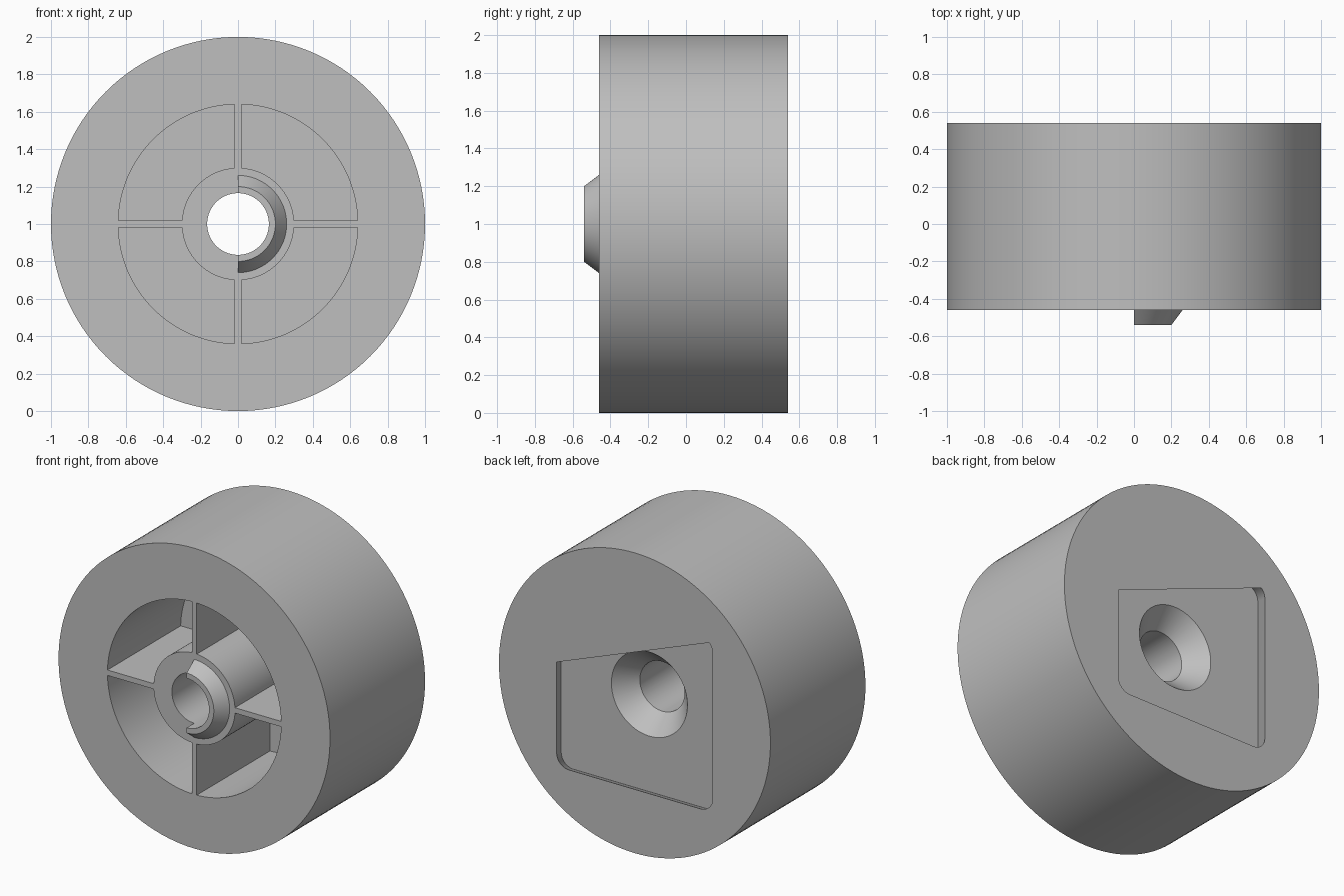
import bpy, bmesh, math
from mathutils import Matrix, Vector

old = bpy.data.objects.get("Cube")
if old:
    bpy.data.objects.remove(old, do_unlink=True)

grey = bpy.data.materials.new("light grey")
grey.use_nodes = True
colour = (0.52, 0.52, 0.52, 1)
grey.diffuse_color = colour
grey.node_tree.nodes["Principled BSDF"].inputs["Base Color"].default_value = colour

FRONT, BACK = -0.46, 0.54
BORE = 0.165
SEGMENTS = 128


def finish(bm, name):
    bmesh.ops.recalc_face_normals(bm, faces=bm.faces)
    bmesh.ops.translate(bm, verts=bm.verts, vec=(0, 0, 1))
    mesh = bpy.data.meshes.new(name)
    bm.to_mesh(mesh)
    bm.free()
    mesh.materials.append(grey)
    ob = bpy.data.objects.new(name, mesh)
    bpy.context.collection.objects.link(ob)
    return ob


def frustum(name, y0, r0, y1, r1, half=0):
    """Round solid along y; half = +1 or -1 keeps only that side of x."""
    bm = bmesh.new()
    place = Matrix.Translation((0, (y0 + y1) / 2, 0)) @ Matrix.Rotation(-math.pi / 2, 4, 'X')
    bmesh.ops.create_cone(bm, cap_ends=True, segments=SEGMENTS, radius1=r0,
                          radius2=r1, depth=y1 - y0, matrix=place)
    if half:
        geom = bm.verts[:] + bm.edges[:] + bm.faces[:]
        cut = bmesh.ops.bisect_plane(bm, geom=geom, plane_co=(0, 0, 0),
                                     plane_no=(-half, 0, 0), clear_outer=True)
        edges = [e for e in cut["geom_cut"] if isinstance(e, bmesh.types.BMEdge)]
        bmesh.ops.contextual_create(bm, geom=edges)
    return finish(bm, name)


def loft(name, outline0, y0, outline1, y1):
    """Solid between two matching (x, z) outlines."""
    bm = bmesh.new()
    a = [bm.verts.new((x, y0, z)) for x, z in outline0]
    b = [bm.verts.new((x, y1, z)) for x, z in outline1]
    bm.faces.new(a)
    bm.faces.new(b)
    for i in range(len(a)):
        j = (i + 1) % len(a)
        bm.faces.new((a[i], a[j], b[j], b[i]))
    return finish(bm, name)


def arc(r, a0, a1, steps, centre=(0, 0)):
    angles = [a0 + (a1 - a0) * i / steps for i in range(steps + 1)]
    return [(centre[0] + r * math.cos(a), centre[1] + r * math.sin(a)) for a in angles]


def rounded_square(half, r):
    points = []
    for k in range(4):
        a = math.pi / 2 * k
        c = (half - r) * math.sqrt(2)
        centre = (c * math.cos(a + math.pi / 4), c * math.sin(a + math.pi / 4))
        points += arc(r, a, a + math.pi / 2, 10, centre)
    return points


def combine(target, tool, operation):
    mod = target.modifiers.new(tool.name, 'BOOLEAN')
    mod.operation, mod.solver, mod.object = operation, 'EXACT', tool
    bpy.context.view_layer.objects.active = target
    bpy.ops.object.modifier_apply(modifier=mod.name)
    bpy.data.objects.remove(tool, do_unlink=True)


# Main drum
body = frustum("wheel_body", FRONT, 1, BACK, 1)

# Four deep front pockets, leaving a hub and four ribs
RIB, HUB, RIM, POCKET_END = 0.018, 0.30, 0.64, 0.31
for k in range(4):
    a, quarter = math.pi / 2 * k, math.pi / 2
    outer, inner = math.asin(RIB / RIM), math.asin(RIB / HUB)
    shape = arc(RIM, a + outer, a + quarter - outer, 32)
    shape += arc(HUB, a + quarter - inner, a + inner, 32)
    combine(body, loft("pocket", shape, FRONT - 0.1, shape, POCKET_END), 'DIFFERENCE')

# Undercut square recess in the back
SEAT = BACK - 0.155
combine(body, loft("square_recess", rounded_square(0.575, 0.09), BACK,
                   rounded_square(0.65, 0.09), SEAT), 'DIFFERENCE')

# Coupling: raised half cone on one side, matching half socket on the other
combine(body, frustum("socket", FRONT, 0.26, FRONT + 0.08, 0.19, -1), 'DIFFERENCE')
combine(body, frustum("coupling_lip", FRONT - 0.08, 0.20, FRONT + 0.02, 0.275, 1), 'UNION')

# Countersink and through bore
combine(body, frustum("countersink", SEAT - 0.135, BORE, SEAT, 0.28), 'DIFFERENCE')
combine(body, frustum("bore", -0.8, BORE, 0.8, BORE), 'DIFFERENCE')

bpy.ops.object.select_all(action='DESELECT')
body.select_set(True)
bpy.context.view_layer.objects.active = body
bpy.ops.object.shade_smooth_by_angle(angle=math.radians(30))
